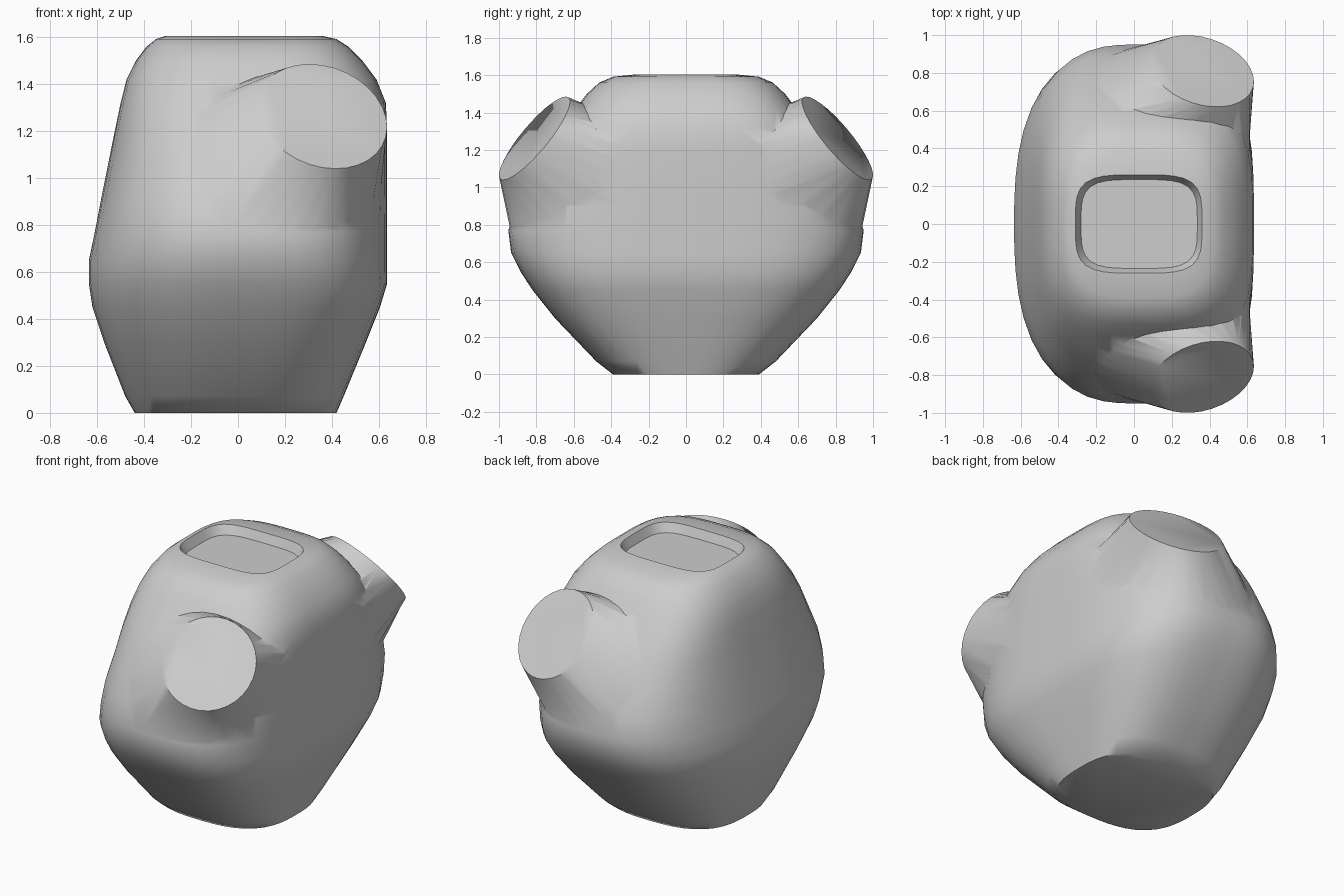
import bpy, bmesh
from math import cos, sin, pi, radians
from mathutils import Vector

if "Cube" in bpy.data.objects:
    bpy.data.objects.remove(bpy.data.objects["Cube"])

grey = bpy.data.materials.new("plain_grey")
grey.use_nodes = True
grey.diffuse_color = (0.61, 0.61, 0.61, 1)
grey.node_tree.nodes["Principled BSDF"].inputs["Base Color"].default_value = (0.61, 0.61, 0.61, 1)


def loft(name, rings):
    """Skin a closed solid through rings of equal point count."""
    bm = bmesh.new()
    loops = [[bm.verts.new(p) for p in ring] for ring in rings]
    n = len(loops[0])
    for a, b in zip(loops, loops[1:]):
        for i in range(n):
            j = (i + 1) % n
            bm.faces.new((a[i], a[j], b[j], b[i]))
    bm.faces.new(loops[0])
    bm.faces.new(loops[-1])
    bmesh.ops.recalc_face_normals(bm, faces=bm.faces)
    mesh = bpy.data.meshes.new(name)
    bm.to_mesh(mesh)
    bm.free()
    obj = bpy.data.objects.new(name, mesh)
    bpy.context.collection.objects.link(obj)
    mesh.materials.append(grey)
    return obj


def section(z, x_min, x_max, y_half, soft, square, n=48):
    """Rounded outline, rounder on the -x side and squarer on the +x side."""
    mid = 0.03 if z > 1.5 else 0.0
    ring = []
    for i in range(n):
        t = 2 * pi * i / n
        c, s = cos(t), sin(t)
        e = square if c > 0 else soft
        r = (abs(c) ** e + abs(s) ** e) ** (-1 / e)
        half = x_max - mid if c > 0 else mid - x_min
        ring.append((mid + half * r * c, y_half * r * s, z))
    return ring


# Body, from the foot to the rim and down into the shallow recess
body = loft("body", [section(*s) for s in (
    (0.0, -0.44, 0.42, 0.39, 2.8, 2.8),
    (0.07, -0.48, 0.45, 0.48, 2.7, 2.9),
    (0.3, -0.57, 0.545, 0.70, 2.6, 3.2),
    (0.45, -0.62, 0.605, 0.82, 2.6, 3.3),
    (0.55, -0.635, 0.635, 0.885, 2.6, 3.3),
    (0.65, -0.635, 0.635, 0.935, 2.6, 3.2),
    (0.77, -0.61, 0.635, 0.95, 2.6, 3.2),
    (0.9, -0.585, 0.635, 0.91, 2.7, 3.3),
    (1.05, -0.555, 0.635, 0.84, 2.7, 3.4),
    (1.2, -0.525, 0.635, 0.75, 2.9, 3.5),
    (1.32, -0.5, 0.63, 0.67, 3, 3.5),
    (1.42, -0.475, 0.59, 0.59, 3, 3.5),
    (1.5, -0.435, 0.53, 0.53, 3, 3.5),
    (1.56, -0.39, 0.47, 0.465, 3, 3.5),
    (1.592, -0.35, 0.42, 0.39, 3.2, 3.5),
    (1.605, -0.31, 0.36, 0.26, 4, 4),
    (1.55, -0.28, 0.335, 0.235, 4, 4),
)])
bpy.context.view_layer.update()


# Angled stubs with flat ends, flaring out until they meet the body surface
def stub(name, side):
    axis = Vector((0.25, 0.744, 0.62)).normalized()
    across = (Vector((1, 0, 0)) - axis * axis.x).normalized()
    down = axis.cross(across)
    tip = Vector((0.36, 0.81, 1.263))
    end, root, core = [], [], []
    for i in range(32):
        t = 2 * pi * i / 32
        p = tip + 0.284 * (across * cos(t) + down * sin(t))
        end.append((p.x, side * p.y, p.z))
        x, z = min(0.22 + 0.43 * cos(t), 0.61), 1.1 - 0.35 * sin(t)
        hit = body.ray_cast(Vector((x, side * 2, z)), Vector((0, -side, 0)))[1]
        root.append((x, hit.y - side * 0.01, z))
        core.append((0.3 + 0.4 * (x - 0.3), side * 0.3, 1.1 + 0.4 * (z - 1.1)))
    return loft(name, [end, root, core])


for part in [stub("front_stub", -1), stub("back_stub", 1)]:
    mod = body.modifiers.new("join_stub", "BOOLEAN")
    mod.operation = "UNION"
    mod.solver = "EXACT"
    mod.object = part
    bpy.context.view_layer.objects.active = body
    bpy.ops.object.modifier_apply(modifier=mod.name)
    bpy.data.objects.remove(part)

bpy.ops.object.select_all(action="DESELECT")
body.select_set(True)
bpy.context.view_layer.objects.active = body
bpy.ops.object.shade_smooth_by_angle(angle=radians(48))
